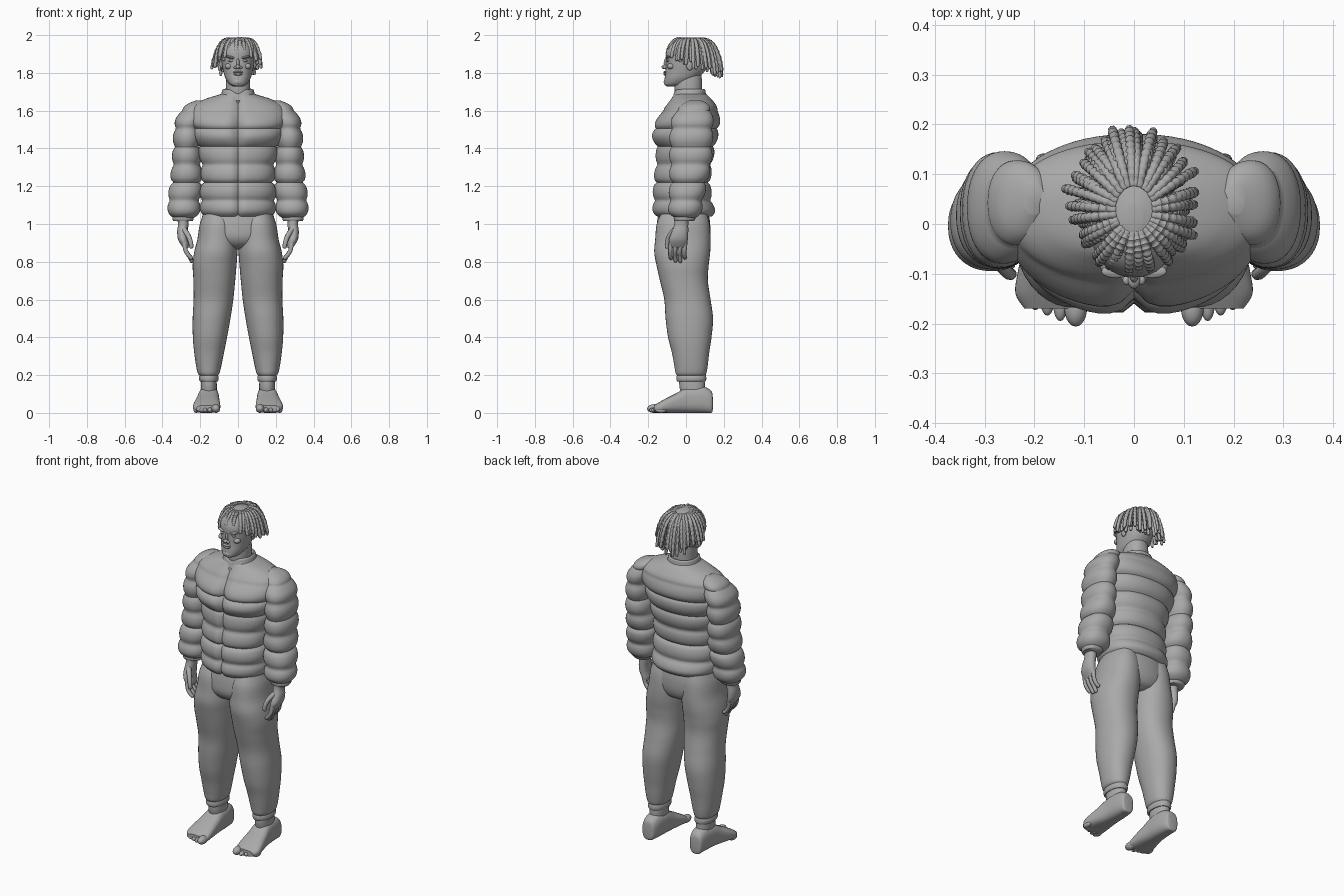
import bpy, bmesh, math, random
from mathutils import Vector, Matrix

random.seed(4)
cube = bpy.data.objects.get("Cube")
if cube:
    bpy.data.objects.remove(cube)

grey = bpy.data.materials.new("clay_grey")
grey.use_nodes = True
COLOUR = (0.4, 0.4, 0.4, 1)
grey.diffuse_color = COLOUR
grey.node_tree.nodes["Principled BSDF"].inputs["Base Color"].default_value = COLOUR


def skin(bm, rings):
    """Join rings of points into a capped tube."""
    loops = [[bm.verts.new(p) for p in r] for r in rings]
    n = len(loops[0])
    for a, b in zip(loops, loops[1:]):
        for i in range(n):
            bm.faces.new((a[i], a[(i + 1) % n], b[(i + 1) % n], b[i]))
    bm.faces.new(loops[0][::-1])
    bm.faces.new(loops[-1])


def smooth_keys(keys, steps):
    """Catmull-Rom interpolation between tuples."""
    out = []
    for i in range(len(keys) - 1):
        k = [Vector(keys[min(max(j, 0), len(keys) - 1)]) for j in range(i - 1, i + 3)]
        for s in range(steps):
            t = s / steps
            out.append(k[1] + 0.5 * t * ((k[2] - k[0]) + t * (
                2 * k[0] - 5 * k[1] + 4 * k[2] - k[3] + t * (3 * (k[1] - k[2]) + k[3] - k[0]))))
    return out + [Vector(keys[-1])]


def loft(bm, keys, n=2.2, sides=40, steps=8, puff=None, along_y=False, shape=None):
    """Keys: position, low and high of the first side axis, low and high of the second."""
    rings = []
    for p, a0, a1, b0, b1 in smooth_keys(keys, steps):
        grow = puff(p) if puff else 0
        ring = []
        for i in range(sides):
            t = math.tau * i / sides
            c, s = math.cos(t), math.sin(t)
            a = (a0 + a1) / 2 + ((a1 - a0) / 2 + grow) * math.copysign(abs(c) ** (2 / n), c)
            b = (b0 + b1) / 2 + ((b1 - b0) / 2 + grow) * math.copysign(abs(s) ** (2 / n), s)
            v = Vector((a, p, max(b, 0))) if along_y else Vector((a, b, p))
            ring.append(shape(v) if shape else v)
        rings.append(ring)
    skin(bm, rings)


def tube(bm, path, radius, sides=8):
    """Sweep a round section along a path; radius is a function of 0..1."""
    rings = []
    for i, p in enumerate(path):
        d = (path[min(i + 1, len(path) - 1)] - path[max(i - 1, 0)]).normalized()
        u = d.cross(Vector((0.3, 1, 0.1))).normalized()
        w = d.cross(u)
        r = radius(i / (len(path) - 1))
        rings.append([p + r * (u * math.cos(math.tau * k / sides) + w * math.sin(math.tau * k / sides))
                      for k in range(sides)])
    skin(bm, rings)


def blob(bm, centre, size, tilt=0):
    m = Matrix.Translation(centre) @ Matrix.Rotation(tilt, 4, 'Y') @ Matrix.Diagonal((*size, 1))
    bmesh.ops.create_uvsphere(bm, u_segments=20, v_segments=12, radius=1, matrix=m)


def finish(name, bm, mirror=False):
    bmesh.ops.recalc_face_normals(bm, faces=bm.faces)
    mesh = bpy.data.meshes.new(name)
    bm.to_mesh(mesh)
    bm.free()
    mesh.materials.append(grey)
    ob = bpy.data.objects.new(name, mesh)
    bpy.context.collection.objects.link(ob)
    if mirror:
        ob.modifiers.new("both_sides", 'MIRROR')
    bpy.ops.object.select_all(action='DESELECT')
    ob.select_set(True)
    bpy.context.view_layer.objects.active = ob
    bpy.ops.object.shade_smooth_by_angle(angle=math.radians(50))


def sym(*keys):
    return [(z, -w, w, f, b) for z, w, f, b in keys]


def quilt(z):
    return 0.02 * (math.sqrt(abs(math.sin(math.pi * (z - 1.03) / 0.095))) - 0.8)


# Quilted jacket body with a zip groove and chest cleft
def jacket_shape(v):
    if v.y < 0:
        v.y += 0.02 * math.exp(-(v.x / 0.014) ** 2)
        if 1.4 < v.z < 1.6:
            v.y += 0.02 * math.exp(-(v.x / 0.04) ** 2) * math.sin(math.pi * (v.z - 1.4) / 0.2)
    return v


bm = bmesh.new()
loft(bm, sym((1.04, .18, -.16, .14), (1.07, .195, -.175, .15), (1.14, .2, -.175, .135),
             (1.22, .195, -.172, .13), (1.3, .195, -.163, .135), (1.39, .21, -.16, .15),
             (1.47, .235, -.183, .168), (1.54, .255, -.165, .178), (1.61, .255, -.118, .168),
             (1.655, .19, -.085, .14), (1.685, .1, -.065, .11), (1.695, .07, -.05, .09)),
     sides=72, puff=lambda z: quilt(z) * min(1, max(0, (1.66 - z) / 0.15)), shape=jacket_shape)
finish("jacket_body", bm)

# Collar dipping at the front
bm = bmesh.new()
loft(bm, sym((1.66, .1, -.08, .115), (1.69, .088, -.07, .105), (1.71, .083, -.065, .102),
             (1.71, .072, -.055, .092), (1.67, .07, -.05, .09)), steps=3,
     shape=lambda v: v - Vector((0, 0, 0.025 * math.exp(-(v.x / 0.03) ** 2) if v.y < 0 else 0)))
finish("collar", bm)

# Puffed sleeves and cuffs
bm = bmesh.new()
loft(bm, [(1.03, .225, .35, -.065, .06), (1.06, .206, .366, -.088, .078), (1.12, .2, .37, -.09, .09),
          (1.22, .19, .358, -.085, .11), (1.32, .195, .348, -.085, .132), (1.42, .2, .343, -.085, .138),
          (1.52, .195, .336, -.08, .143), (1.58, .18, .315, -.062, .138), (1.63, .17, .275, -.025, .12),
          (1.655, .18, .22, .02, .08)],
     puff=lambda z: quilt(z) * min(1, max(0, (1.66 - z) / 0.1)))
loft(bm, [(1.015, .24, .342, -.06, .04), (1.03, .235, .348, -.065, .05), (1.06, .24, .34, -.06, .05)], steps=3)
finish("sleeves", bm, True)

# Trousers: seat, legs and ankle bands
bm = bmesh.new()
loft(bm, sym((.865, .05, -.07, .07), (.885, .13, -.125, .105), (.93, .195, -.155, .125),
             (1.0, .197, -.155, .128), (1.08, .18, -.14, .115)))
finish("trouser_seat", bm)
bm = bmesh.new()
loft(bm, [(.195, .11, .2, -.045, .1), (.21, .098, .213, -.055, .108), (.25, .088, .222, -.062, .115),
          (.32, .074, .232, -.075, .123), (.4, .058, .239, -.095, .135), (.5, .04, .24, -.108, .143),
          (.6, .025, .235, -.115, .13), (.7, .015, .236, -.138, .116), (.78, .008, .24, -.156, .12),
          (.85, .003, .232, -.168, .128), (.92, .004, .215, -.163, .13), (1.0, .01, .202, -.155, .125),
          (1.06, .03, .18, -.13, .11)])
loft(bm, [(.165, .108, .2, -.046, .103), (.175, .103, .206, -.05, .107), (.19, .103, .206, -.05, .107),
          (.205, .108, .2, -.046, .103)], steps=3)
finish("trouser_legs", bm, True)

# Bare feet with ankles and toes
bm = bmesh.new()
loft(bm, [(.08, .115, .195, -.02, .1), (.14, .112, .197, -.035, .1), (.19, .115, .195, -.035, .098)], steps=4)
loft(bm, [(.142, .135, .18, .02, .08), (.135, .12, .195, 0, .115), (.1, .108, .203, 0, .137),
          (.05, .102, .208, 0, .14), (0, .1, .213, 0, .133), (-.05, .097, .223, 0, .105),
          (-.1, .094, .234, 0, .08), (-.14, .094, .238, 0, .058), (-.17, .1, .22, .005, .04)],
     n=2.7, along_y=True, steps=5)
for i, x in enumerate((.117, .148, .174, .198, .221)):
    r = .023 if i == 0 else .0145
    blob(bm, (x, -.168 + .009 * i, r), (r, .038 - .002 * i, r))
finish("feet", bm, True)

# Hands: palm, four fingers and thumb
bm = bmesh.new()
loft(bm, [(1.05, .262, .325, -.06, .015), (1.0, .262, .318, -.062, .012), (.96, .266, .322, -.075, .012),
          (.92, .265, .318, -.09, .01), (.89, .26, .302, -.09, .005), (.872, .264, .288, -.085, 0)],
     sides=24, steps=4)
for i in range(4):
    y = -.079 + .025 * i
    tip = .795 + (.02, .003, 0, .025)[i]
    tube(bm, smooth_keys([(.285, y, .9), (.277, y - .004, .86), (.258, y - .004, .83), (.242, y, tip)], 4),
         lambda t: .0125 * (1 - .2 * t) * min(1, math.sqrt(1.03 - t) * 3))
tube(bm, smooth_keys([(.285, -.06, .97), (.262, -.088, .935), (.25, -.1, .9), (.246, -.1, .87)], 4),
     lambda t: .015 * (1 - .25 * t) * min(1, math.sqrt(1.03 - t) * 3))
finish("hands", bm, True)

# Head and neck
bm = bmesh.new()
loft(bm, sym((1.64, .075, -.05, .095), (1.7, .066, -.06, .086), (1.75, .064, -.06, .085), (1.8, .06, -.05, .08)))
loft(bm, sym((1.728, .02, -.1, -.045), (1.74, .045, -.114, .01), (1.77, .066, -.113, .06),
             (1.81, .078, -.108, .1), (1.86, .087, -.106, .122), (1.91, .089, -.106, .125),
             (1.95, .078, -.088, .115), (1.975, .053, -.055, .085), (1.987, .018, -.01, .04)))
finish("head", bm)

# Face: nose, brows, eyes, lips and ears
bm = bmesh.new()
blob(bm, (0, -.112, 1.832), (.013, .018, .012))
blob(bm, (0, -.106, 1.852), (.008, .012, .026))
blob(bm, (0, -.108, 1.804), (.026, .012, .006))
blob(bm, (0, -.108, 1.793), (.024, .012, .007))
blob(bm, (0, -.103, 1.752), (.025, .015, .016))
finish("nose_lips_chin", bm)
bm = bmesh.new()
blob(bm, (.014, -.113, 1.829), (.009, .01, .008))
blob(bm, (.036, -.095, 1.882), (.03, .014, .007), -.2)
blob(bm, (.035, -.092, 1.864), (.015, .012, .007))
blob(bm, (.05, -.08, 1.835), (.02, .02, .016))
blob(bm, (.088, .02, 1.845), (.009, .02, .032))
finish("brows_eyes_ears", bm, True)

# Twisted locks falling from the crown, shorter toward the face
bm = bmesh.new()
for spread, count, root in ((1, 30, .45), (.93, 26, .62), (.8, 24, .75)):
    for i in range(count):
        a = math.tau * (i + random.uniform(.2, .8)) / count
        s, c = math.sin(a), math.cos(a)      # c = 1 points backward
        f = spread * random.uniform(.95, 1.03)
        out = Vector((.127 * s, .04 + (.155 if c > 0 else .14) * c, 0))
        start = Vector((.085 * s * root, .03 + .105 * c * root, 1.99 - .07 * root ** 2))
        end = Vector((out.x * f, .03 + (out.y - .03) * f, 0))
        end.z = (1.835 - .045 * c if c > -.6 else 1.865 + .1 * (-c - .6)) + random.uniform(-.02, .02)
        bend = Vector((end.x * .85, .03 + (end.y - .03) * .85, 2.015 - .05 * root))
        end.x += random.uniform(-.012, .012)
        path = [start * (1 - t) ** 2 + bend * 2 * t * (1 - t) + end * t * t
                for t in (k / 30 for k in range(31))]
        tube(bm, path, lambda t: (.0095 + .0016 * math.sin(t * 60)) * min(1, math.sqrt(1.04 - t) * 3))
finish("hair_locks", bm)
